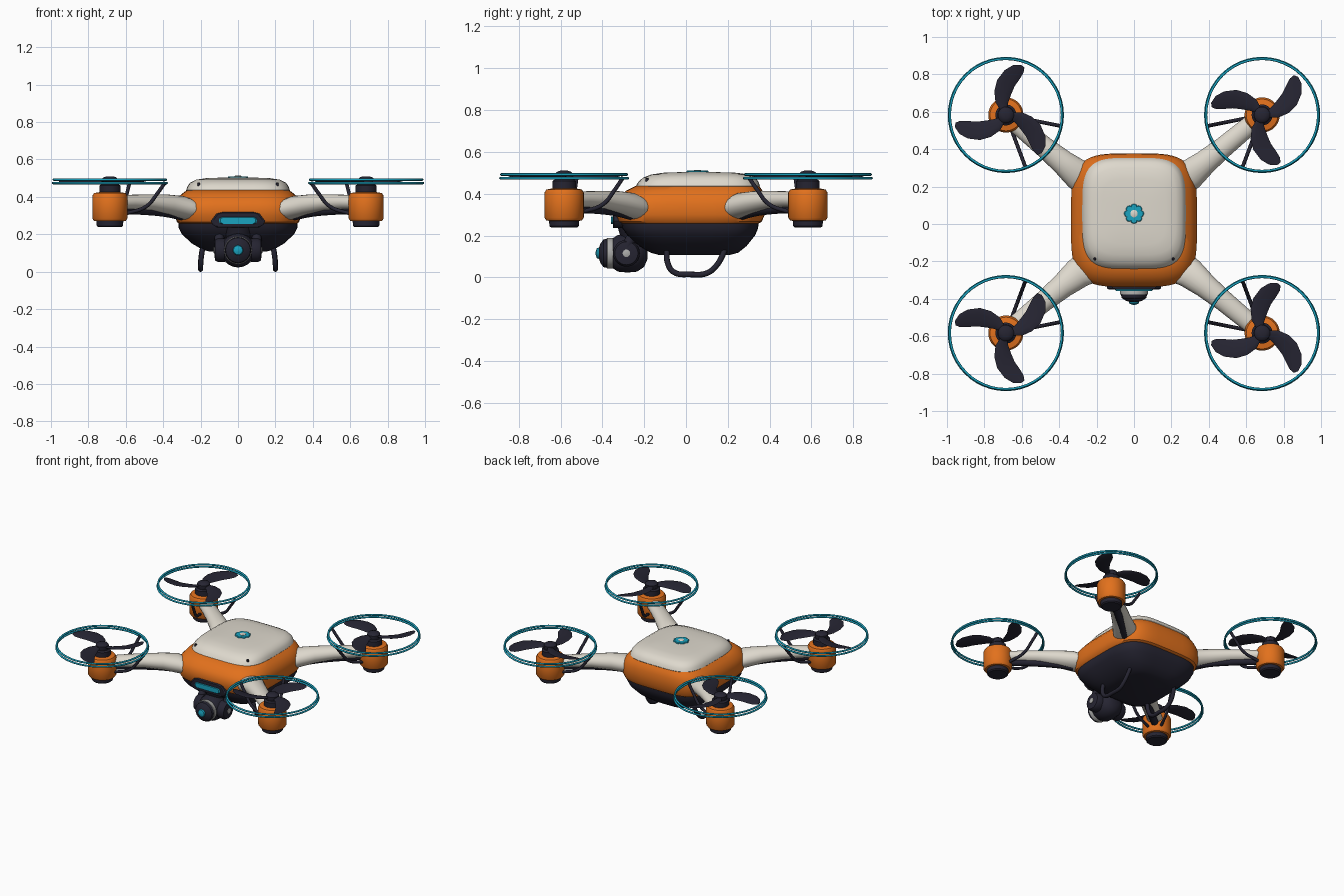
import bpy, bmesh
from math import sin, cos, pi, radians, atan2, copysign
from mathutils import Vector

if "Cube" in bpy.data.objects:
    bpy.data.objects.remove(bpy.data.objects["Cube"])


def material(name, r, g, b):
    m = bpy.data.materials.new(name)
    m.use_nodes = True
    m.diffuse_color = (r, g, b, 1)
    m.node_tree.nodes["Principled BSDF"].inputs["Base Color"].default_value = (r, g, b, 1)
    return m


orange = material("orange shell", 0.76, 0.165, 0.012)
white = material("warm white", 0.73, 0.69, 0.61)
dark = material("dark plastic", 0.019, 0.018, 0.032)
teal = material("bright teal", 0.01, 0.37, 0.53)
grey = material("light grey", 0.42, 0.42, 0.41)


def finish(obj, angle=35):
    bpy.ops.object.select_all(action="DESELECT")
    obj.select_set(True)
    bpy.context.view_layer.objects.active = obj
    bpy.ops.object.shade_smooth_by_angle(angle=radians(angle))
    return obj


def loft(name, rings, mats, bands=None, angle=35):
    """Skin a list of equal rings; bands gives the material slot per span."""
    bm = bmesh.new()
    vs = [[bm.verts.new(p) for p in ring] for ring in rings]
    n = len(vs[0])
    bands = bands or [0] * (len(vs) - 1)
    for i in range(len(vs) - 1):
        for j in range(n):
            k = (j + 1) % n
            f = bm.faces.new((vs[i][j], vs[i][k], vs[i + 1][k], vs[i + 1][j]))
            f.material_index = bands[i]
    bm.faces.new(vs[0]).material_index = bands[0]
    bm.faces.new(vs[-1]).material_index = bands[-1]
    bmesh.ops.recalc_face_normals(bm, faces=bm.faces)
    mesh = bpy.data.meshes.new(name)
    bm.to_mesh(mesh)
    bm.free()
    obj = bpy.data.objects.new(name, mesh)
    bpy.context.collection.objects.link(obj)
    for m in mats:
        mesh.materials.append(m)
    return finish(obj, angle)


def lathe(name, profile, centre, axis, mats, bands=None, n=32):
    """Turn (radius, distance) pairs about an axis through centre."""
    a = Vector(axis)
    u = a.orthogonal().normalized()
    v = a.cross(u)
    c = Vector(centre)
    rings = [[c + a * d + (u * cos(2 * pi * j / n) + v * sin(2 * pi * j / n)) * r
              for j in range(n)] for r, d in profile]
    return loft(name, rings, mats, bands)


def tube(name, points, radius, mat):
    curve = bpy.data.curves.new(name, "CURVE")
    curve.dimensions = "3D"
    curve.bevel_depth = radius
    curve.bevel_resolution = 2
    curve.resolution_u = 6
    curve.use_fill_caps = True
    s = curve.splines.new("BEZIER")
    s.bezier_points.add(len(points) - 1)
    for bp, p in zip(s.bezier_points, points):
        bp.co = p
        bp.handle_left_type = bp.handle_right_type = "AUTO"
    curve.materials.append(mat)
    obj = bpy.data.objects.new(name, curve)
    bpy.context.collection.objects.link(obj)
    bpy.ops.object.select_all(action="DESELECT")
    obj.select_set(True)
    bpy.context.view_layer.objects.active = obj
    bpy.ops.object.convert(target="MESH")
    return finish(bpy.context.object, 50)


def squircle(z, hx, y0, y1, n=64, e=0.5):
    pts = []
    for j in range(n):
        c, s = cos(2 * pi * j / n), sin(2 * pi * j / n)
        pts.append((hx * copysign(abs(c) ** e, c),
                    (y0 + y1) / 2 + (y1 - y0) / 2 * copysign(abs(s) ** e, s), z))
    return pts


# Body: dark belly, orange mid shell, white lid
loft("belly", [squircle(*s) for s in (
    (0.107, 0.15, -0.13, 0.21), (0.118, 0.19, -0.17, 0.25), (0.15, 0.245, -0.225, 0.29),
    (0.2, 0.3, -0.28, 0.33), (0.235, 0.318, -0.305, 0.345), (0.264, 0.318, -0.31, 0.347))], [dark])
loft("mid_shell", [squircle(*s) for s in (
    (0.256, 0.315, -0.305, 0.345), (0.266, 0.327, -0.322, 0.362), (0.3, 0.337, -0.337, 0.377),
    (0.35, 0.337, -0.337, 0.378), (0.385, 0.325, -0.32, 0.375), (0.415, 0.302, -0.285, 0.365),
    (0.437, 0.272, -0.24, 0.35))], [orange])
loft("lid", [squircle(*s) for s in (
    (0.42, 0.268, -0.232, 0.346), (0.436, 0.277, -0.24, 0.354), (0.457, 0.27, -0.228, 0.347),
    (0.477, 0.255, -0.205, 0.33), (0.492, 0.225, -0.165, 0.3), (0.5, 0.17, -0.11, 0.24),
    (0.503, 0.09, -0.03, 0.15))], [white])

# Lid details: petalled button and screws
def lobed(z, r):
    return [(k * cos(a), 0.055 + k * sin(a), z) for a, k in
            ((2 * pi * j / 80, r + 0.01 * abs(cos(8 * pi * j / 80)) ** 0.6) for j in range(80))]

loft("power_button", [lobed(0.498, 0.043), lobed(0.507, 0.043), lobed(0.51, 0.039)], [teal])
lathe("button_centre", [(0.02, 0.5), (0.02, 0.511), (0.016, 0.513)], (0, 0.055, 0), (0, 0, 1), [white])
for x in (-0.21, 0.21):
    lathe("lid_screw", [(0.008, 0.455), (0.008, 0.473), (0.005, 0.476)], (x, -0.187, 0), (0, 0, 1), [dark], n=12)

# Front light panel in its dark frame
def plate(name, outline, y0, y1, mat):
    half = outline + [(-x, z) for x, z in reversed(outline)]
    mz = sum(p[1] for p in half) / len(half)
    ring = lambda y, k: [(x * k, y, mz + (z - mz) * k) for x, z in half]
    loft(name, [ring(y0, 1), ring(y1 + 0.006, 1), ring(y1, 0.93)], [mat])

plate("light_frame", [(0.085, 0.318), (0.115, 0.31), (0.145, 0.27), (0.135, 0.25), (0.11, 0.235)],
      -0.29, -0.35, dark)
plate("front_light", [(0.085, 0.292), (0.098, 0.286), (0.102, 0.273), (0.098, 0.261), (0.085, 0.255)],
      -0.33, -0.358, teal)

# Camera: turned housing, light collar, barrel and lens
lathe("camera", [(0.03, 0.185), (0.065, 0.2), (0.088, 0.235), (0.092, 0.28), (0.088, 0.325),
                 (0.072, 0.35), (0.074, 0.354), (0.074, 0.376), (0.07, 0.378), (0.066, 0.395),
                 (0.045, 0.41), (0.027, 0.416), (0.024, 0.426), (0.008, 0.432)],
      (0, 0, 0.115), (0, -1, 0), [dark, grey, teal], [0] * 5 + [1] * 3 + [0] * 3 + [2] * 2)
lathe("gimbal_neck", [(0.06, 0.17), (0.075, 0.2), (0.09, 0.25)], (0, -0.24, 0), (0, 0, 1), [dark])
for s in (-1, 1):
    lathe("gimbal_ear", [(0.062, 0.07), (0.064, 0.105), (0.055, 0.122), (0.03, 0.126)],
          (0, -0.285, 0.115), (s, 0, 0), [dark])
    lathe("ear_pivot", [(0.018, 0.12), (0.018, 0.129), (0.013, 0.131)], (0, -0.285, 0.115), (s, 0, 0), [grey], n=16)
    tube("gimbal_bracket", [(s * 0.1, -0.285, 0.13), (s * 0.1, -0.265, 0.18), (s * 0.085, -0.22, 0.22)], 0.026, dark)
    # Landing skid
    tube("landing_skid", [(s * 0.185, -0.09, 0.15), (s * 0.197, -0.088, 0.07), (s * 0.2, -0.06, 0.026),
                          (s * 0.2, 0.02, 0.014), (s * 0.2, 0.1, 0.02), (s * 0.2, 0.14, 0.05),
                          (s * 0.195, 0.17, 0.095), (s * 0.185, 0.19, 0.15)], 0.014, dark)


# Propeller blade: swept thin sections, mirrored by spin
def blade(cx, cy, tip, spin):
    rings = []
    for r, lag, chord, thick in ((0.03, -42, 0.018, 0.008), (0.07, -36, 0.034, 0.007),
                                 (0.12, -26, 0.046, 0.006), (0.17, -18, 0.05, 0.005),
                                 (0.22, -9, 0.047, 0.004), (0.255, -3, 0.035, 0.003),
                                 (0.276, 1, 0.012, 0.002)):
        a = spin * radians(tip + lag)
        out = Vector((cos(a), sin(a), 0))
        # the chord tips back along the sweep and pitches up at its leading edge
        side = Vector((sin(a), -cos(a), 0)) * spin + out * 0.35
        mid = Vector((cx, cy, 0.483)) + out * r
        ring = []
        for j in range(10):
            b = 2 * pi * j / 10
            ring.append(mid + side * chord * cos(b) * 0.94
                        + Vector((0, 0, chord * cos(b) * 0.2 + thick * sin(b))))
        rings.append(ring)
    loft("propeller_blade", rings, [dark], angle=50)


# Four arms with motor, propeller and guard
for sx in (-1, 1):
    for sy in (-1, 1):
        cx, cy = sx * 0.685, sy * 0.583
        across = Vector((-sy * 0.65, sx * 0.76, 0))
        rings = []
        for x, y, z, w, h in ((0.2, 0.2, 0.315, 0.085, 0.03), (0.235, 0.228, 0.325, 0.097, 0.052),
                              (0.3, 0.265, 0.342, 0.082, 0.063), (0.38, 0.33, 0.358, 0.066, 0.055),
                              (0.48, 0.412, 0.369, 0.056, 0.045), (0.58, 0.495, 0.371, 0.052, 0.04),
                              (0.66, 0.56, 0.368, 0.05, 0.038)):
            c = Vector((sx * x, sy * y, z))
            rings.append([c + across * w * cos(b) + Vector((0, 0, h * sin(b)))
                          for b in (2 * pi * j / 20 for j in range(20))])
        loft("arm", rings, [white], angle=60)
        tube("arm_underside_strip", [(sx * x, sy * y, z) for x, y, z in (
            (0.3, 0.265, 0.3), (0.38, 0.33, 0.317), (0.48, 0.412, 0.328), (0.63, 0.535, 0.334))], 0.026, dark)

        lathe("motor", [(0.062, 0.238), (0.07, 0.245), (0.072, 0.27), (0.085, 0.272), (0.094, 0.285),
                        (0.094, 0.405), (0.085, 0.42), (0.056, 0.425), (0.056, 0.46), (0.045, 0.468)],
              (cx, cy, 0), (0, 0, 1), [dark, orange], [0, 0, 1, 1, 1, 1, 1, 0, 0])
        lathe("propeller_hub", [(0.04, 0.462), (0.043, 0.47), (0.043, 0.495), (0.035, 0.504), (0.018, 0.51)],
              (cx, cy, 0), (0, 0, 1), [dark], n=24)
        for k in range(3):
            blade(cx, cy, 48 + 120 * k, 1 if sx == sy else -1)

        # Twin-hoop guard
        for r, z in ((0.304, 0.474), (0.3, 0.492)):
            bpy.ops.mesh.primitive_torus_add(location=(cx, cy, z), major_radius=r, minor_radius=0.0065,
                                             major_segments=48, minor_segments=8)
            hoop = bpy.context.object
            hoop.name = "guard_hoop"
            hoop.data.materials.append(teal)
            finish(hoop, 60)
        # Straight-running struts dip from the hoop to the motor side
        inward = atan2(-cy, -cx)
        for s in (-1, 1):
            a = inward + s * radians(29)
            tube("guard_strut", [(cx + r * cos(a), cy + r * sin(a), z) for r, z in (
                (0.302, 0.478), (0.26, 0.42), (0.2, 0.35), (0.085, 0.31))], 0.01, dark)
